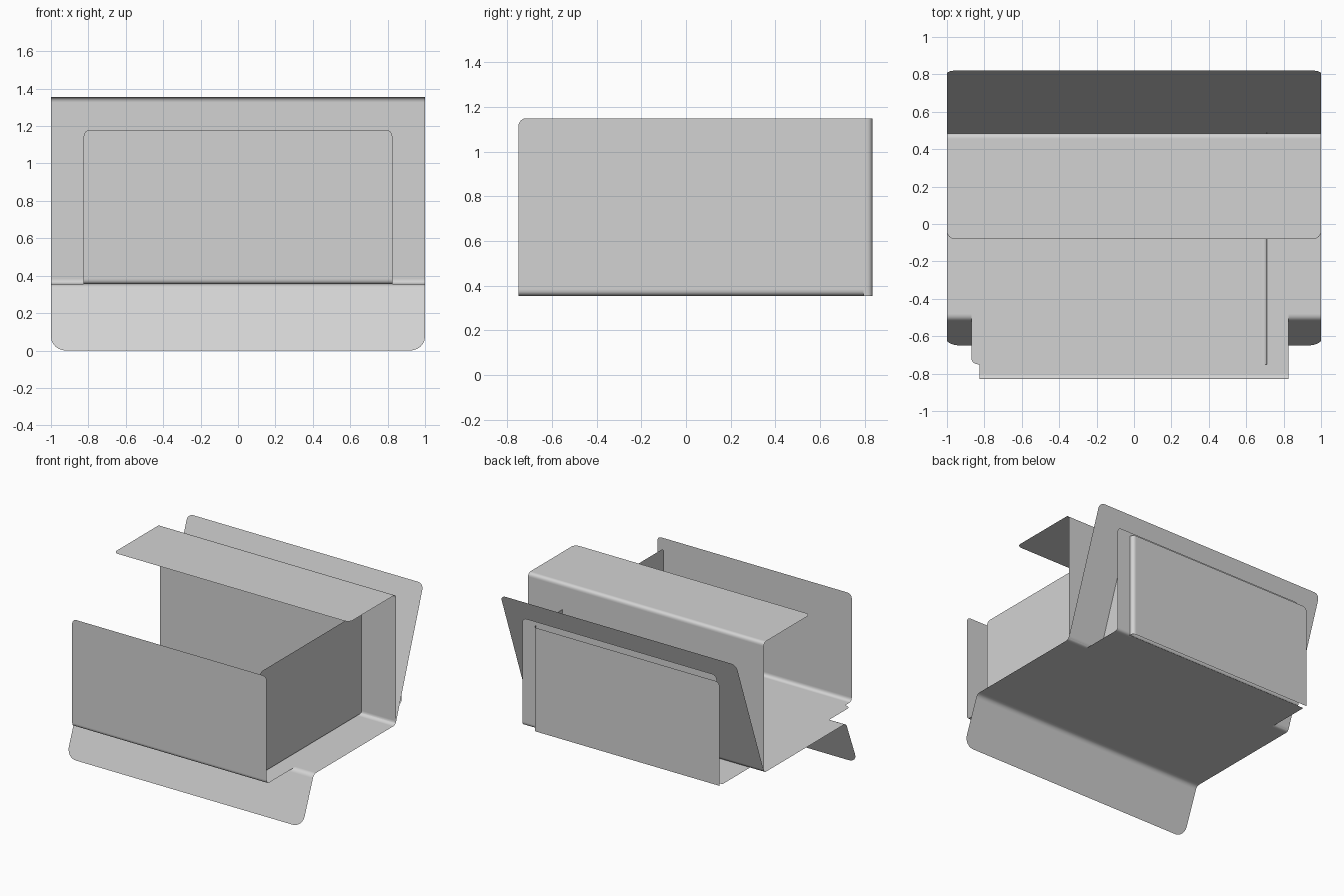
import bpy
import bmesh
from mathutils import Vector

cube = bpy.data.objects.get("Cube")
if cube:
    bpy.data.objects.remove(cube, do_unlink=True)

FLOOR = 0.355   # height of the shared floor
BEND = 0.03     # setback of each fold

metal = bpy.data.materials.new("light_grey_metal")
metal.use_nodes = True
grey = (0.65, 0.65, 0.65, 1)
metal.diffuse_color = grey
metal.node_tree.nodes["Principled BSDF"].inputs["Base Color"].default_value = grey


def rounded(points, steps=6):
    """Replace every inner point of a folded profile by a small curve."""
    pts = [Vector(p) for p in points]
    out = [pts[0]]
    for a, p, b in zip(pts, pts[1:], pts[2:]):
        start = p + (a - p).normalized() * BEND
        end = p + (b - p).normalized() * BEND
        for i in range(steps + 1):
            t = i / steps
            out.append(start * (1 - t) ** 2 + p * (2 * t * (1 - t)) + end * t * t)
    out.append(pts[-1])
    return out


def folded_sheet(name, points, lo, hi, place, corners=()):
    """Sweep a folded profile from lo to hi. Each corner to round is given
    as (profile end, side, radius)."""
    bm = bmesh.new()
    rows = [[bm.verts.new(place(p.x, p.y, w)) for w in (lo, hi)]
            for p in rounded(points)]
    for r, s in zip(rows, rows[1:]):
        bm.faces.new((r[0], r[1], s[1], s[0]))
    picked = [(rows[end][side], radius) for end, side, radius in corners]
    for vert, radius in picked:
        bmesh.ops.bevel(bm, geom=[vert], offset=radius, segments=6,
                        profile=0.5, affect='VERTICES')
    bmesh.ops.recalc_face_normals(bm, faces=bm.faces[:])
    for f in bm.faces:
        f.smooth = True
    mesh = bpy.data.meshes.new(name)
    bm.to_mesh(mesh)
    bm.free()
    mesh.materials.append(metal)
    obj = bpy.data.objects.new(name, mesh)
    bpy.context.collection.objects.link(obj)
    # keep the large panels flat and only the folds smooth
    obj.modifiers.new("flat_panels", 'WEIGHTED_NORMAL').weight = 100
    return obj


def along_x(y, z, x):
    return (x, y, z)


def along_y(x, z, y):
    return (x, y, z)


def along_z(x, y, z):
    return (x, y, z)


def pair(end, radius):
    return [(end, 0, radius), (end, 1, radius)]


# Wide floor with a skirt sloping down in front and a flap leaning out behind
folded_sheet("floor_with_sloped_flaps",
             [(-0.65, 0), (-0.51, FLOOR), (0.48, FLOOR), (0.82, 1.31)],
             -1, 1, along_x, pair(0, 0.08) + pair(-1, 0.045))

# Upright wall that folds forward into the top plate
folded_sheet("rear_wall_and_top_plate",
             [(0.4, FLOOR), (0.485, FLOOR), (0.485, 1.355), (-0.08, 1.355)],
             -1, 1, along_x, pair(-1, 0.04))

# Narrower tray with upright front and back panels
folded_sheet("front_and_back_tray",
             [(-0.83, 1.18), (-0.83, FLOOR), (0.805, FLOOR), (0.805, 1.18)],
             -0.825, 0.825, along_x, pair(0, 0.035) + pair(-1, 0.035))

# Floor flange that folds up into the side wall
folded_sheet("side_wall_and_flange",
             [(-0.87, FLOOR), (0.71, FLOOR), (0.71, 1.15)],
             -0.75, 0.8, along_y, [(0, 0, 0.035), (-1, 0, 0.035)])

# Outer back panel wrapping round from the side wall
folded_sheet("outer_back_panel",
             [(0.71, 0.795), (0.71, 0.835), (-0.87, 0.835)],
             FLOOR, 1.15, along_z, [(-1, 1, 0.035)])
